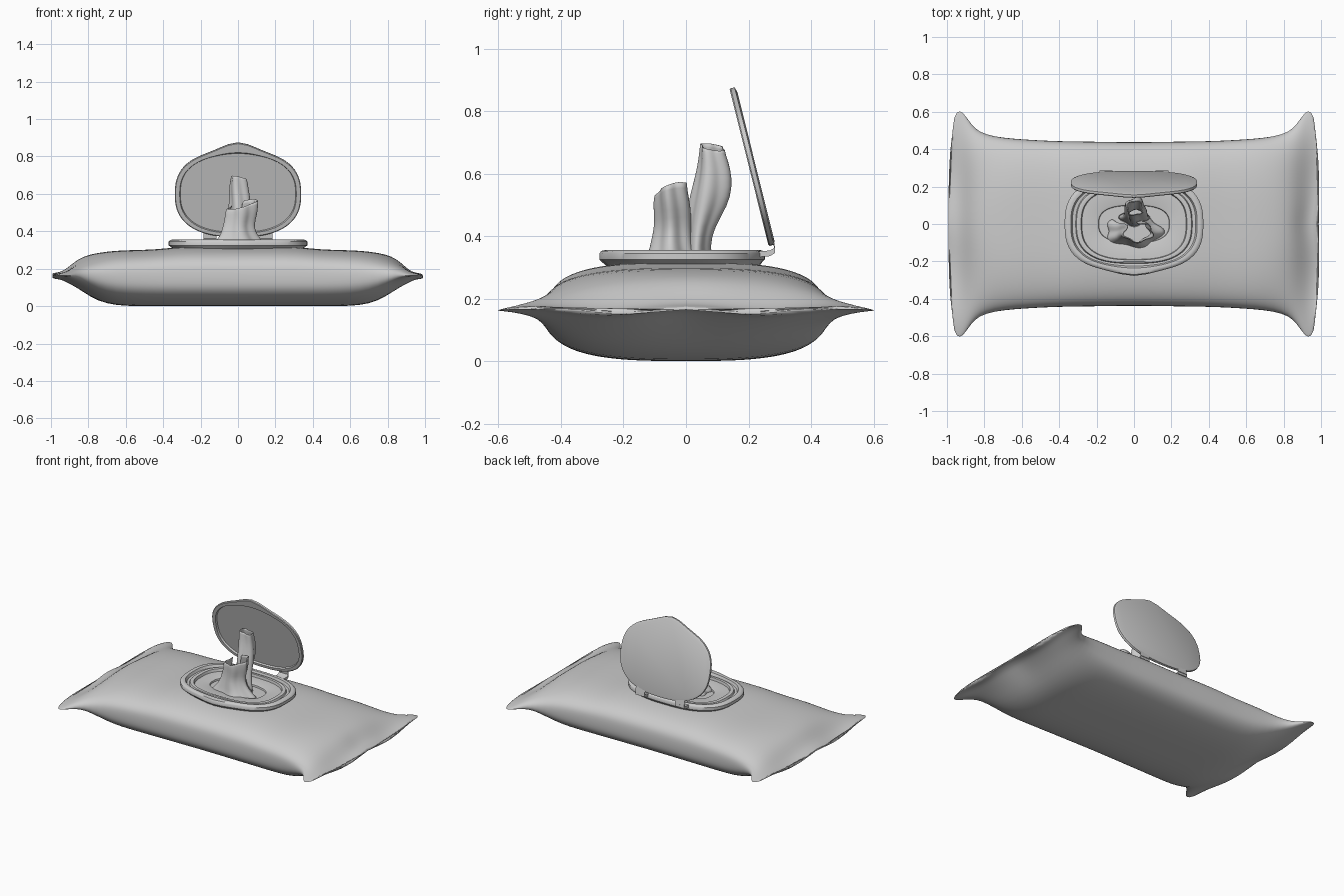
import bpy, bmesh, math
from mathutils import Vector

if "Cube" in bpy.data.objects:
    bpy.data.objects.remove(bpy.data.objects["Cube"])

TAU = 2 * math.pi


def loft(name, rings, closed=True, cap_start=False, cap_end=False, subsurf=0, angle=40):
    """Skin a list of equally long point rings into one mesh object."""
    bm = bmesh.new()
    rows = [[bm.verts.new(p) for p in r] for r in rings]
    n = len(rows[0])
    for a, b in zip(rows, rows[1:]):
        for i in range(n if closed else n - 1):
            j = (i + 1) % n
            bm.faces.new((a[i], a[j], b[j], b[i]))
    if cap_start:
        bm.faces.new(rows[0][::-1])
    if cap_end:
        bm.faces.new(rows[-1])
    bmesh.ops.recalc_face_normals(bm, faces=bm.faces)
    me = bpy.data.meshes.new(name)
    bm.to_mesh(me)
    bm.free()
    ob = bpy.data.objects.new(name, me)
    bpy.context.collection.objects.link(ob)
    bpy.ops.object.select_all(action='DESELECT')
    bpy.context.view_layer.objects.active = ob
    ob.select_set(True)
    bpy.ops.object.shade_smooth_by_angle(angle=math.radians(angle))
    if subsurf:
        m = ob.modifiers.new("smooth", 'SUBSURF')
        m.levels = m.render_levels = subsurf
    return ob


def spow(v, p):
    return math.copysign(abs(v) ** p, v)


def outline(a, b, n=2.7, tab=0.0, count=64):
    """Rounded oval in 2D with a thumb tab bump on the negative side."""
    pts = []
    for i in range(count):
        t = TAU * i / count
        x, y = a * spow(math.cos(t), 2 / n), b * spow(math.sin(t), 2 / n)
        if y < 0:
            y -= tab * math.exp(-(x / 0.11) ** 2)
        pts.append((x, y))
    return pts


# Pouch: |x|, half width, top, bottom, roundness of the section
STATIONS = [(0, .437, .317, 0, 3), (.16, .44, .317, 0, 3), (.32, .442, .317, 0, 3),
            (.43, .444, .303, 0, 3), (.55, .45, .300, 0, 2.9), (.65, .457, .297, .003, 2.8),
            (.75, .468, .286, .026, 2.5), (.83, .492, .264, .075, 2.2),
            (.875, .532, .232, .105, 2), (.915, .58, .196, .13, 2),
            (.945, .606, .178, .147, 2), (.97, .602, .170, .153, 2), (1.0, .57, .166, .158, 2)]


def pouch_ring(sx, s):
    x0, w, zt, zb, n = s
    end = max(0, (x0 - .75) / .25) ** 1.5
    mid, ring = .16, []
    for i in range(48):
        t = TAU * i / 48
        c, k = math.cos(t), math.sin(t)
        y = w * spow(c, 2 / n)
        z = mid + (zt - mid if k > 0 else mid - zb) * spow(k, 2 / n)
        z += .012 * end * math.cos(math.pi * y / .25)
        x = x0 - .03 * end * abs(y / .6) ** 4
        if sx > 0:
            x -= .03 * end * math.exp(-(y / .09) ** 2)
        ring.append((sx * x, y, z))
    return ring


rings = [pouch_ring(-1, s) for s in reversed(STATIONS)] + [pouch_ring(1, s) for s in STATIONS[1:]]
loft("pouch", rings, cap_start=True, cap_end=True, subsurf=1, angle=60)

# Lid frame: rolled outer rim, sealing ridge, oval opening
FRAME = [(.345, .235, .305, .02), (.362, .245, .318, .025), (.371, .252, .325, .025),
         (.371, .252, .345, .025), (.364, .246, .353, .025), (.352, .236, .356, .02),
         (.338, .226, .354, .01), (.330, .220, .337, .005), (.312, .212, .335, 0),
         (.307, .208, .347, 0), (.295, .200, .350, 0), (.283, .192, .347, 0),
         (.278, .189, .330, 0), (.200, .108, .330, 0), (.190, .100, .327, 0), (.185, .096, .306, 0)]
loft("lid_frame", [[(x, y, z) for x, y in outline(a, b, 2.7, tab)] for a, b, z, tab in FRAME])

# Open lid, leaning forward from its hinge
HINGE = Vector((0, .283, .352))
UP = Vector((0, -.132, .53)).normalized()
INWARD = Vector((0, -UP.z, UP.y))


def lid_ring(a, b, depth, tab):
    return [HINGE + Vector((x, 0, 0)) + UP * (.257 - y) + INWARD * depth
            for x, y in outline(a, b, 2.5, tab)]


LID = [(.325, .226, -.008, .04), (.337, .236, -.003, .046), (.338, .237, .010, .046),
       (.334, .233, .014, .046), (.312, .215, .014, .015), (.308, .212, .002, .01)]
loft("flip_lid", [lid_ring(*r) for r in LID], cap_start=True, cap_end=True)

# Hinge straps joining lid and frame
for side in (-1, 1):
    path = [(.225, .345), (.268, .348), (.285, .358), (.278, .395)]
    strap = [[(side * .15 + dx, y, z + dz) for dx, dz in
              ((-.035, -.012), (.035, -.012), (.035, .006), (-.035, .006))] for y, z in path]
    loft("hinge_strap", strap, cap_start=True, cap_end=True)


# Wipe: folded sheets pulled out through the opening
def cloth(name, rows, start, sweep, folds, depth, twist, tip, closed=False):
    rings = []
    for k, (z, cx, cy, rx, ry) in enumerate(rows):
        f, ring = k / (len(rows) - 1), []
        for i in range(36):
            t = start + sweep * i / (36 if closed else 35)
            r = 1 - depth + depth * math.cos(folds * t + twist * f)
            ring.append((cx + rx * r * math.cos(t), cy + ry * r * math.sin(t),
                         z + tip * f ** 3 * math.cos(t - .6)))
        rings.append(ring)
    ob = loft(name, rings, closed=closed, subsurf=1, angle=60)
    m = ob.modifiers.new("thickness", 'SOLIDIFY')
    m.thickness, m.offset = .004, 0


cloth("wipe_back_fold",
      [(.31, 0, .035, .085, .05), (.37, .01, .035, .07, .04), (.43, .01, .045, .06, .045),
       (.50, .01, .07, .062, .065), (.56, .01, .085, .06, .065), (.62, .005, .09, .055, .055),
       (.665, .005, .085, .05, .045), (.685, .005, .085, .045, .043)],
      0, TAU, 4, .12, 2.5, -.012, closed=True)
cloth("wipe_front_fold",
      [(.31, 0, -.04, .17, .10), (.345, 0, -.045, .135, .075), (.38, 0, -.045, .10, .068),
       (.43, .0, -.04, .085, .06), (.48, .015, -.04, .088, .062), (.52, .02, -.045, .09, .058),
       (.545, .025, -.045, .085, .055)],
      math.pi * .75, math.pi * 1.75, 5, .10, 2.0, .028)
